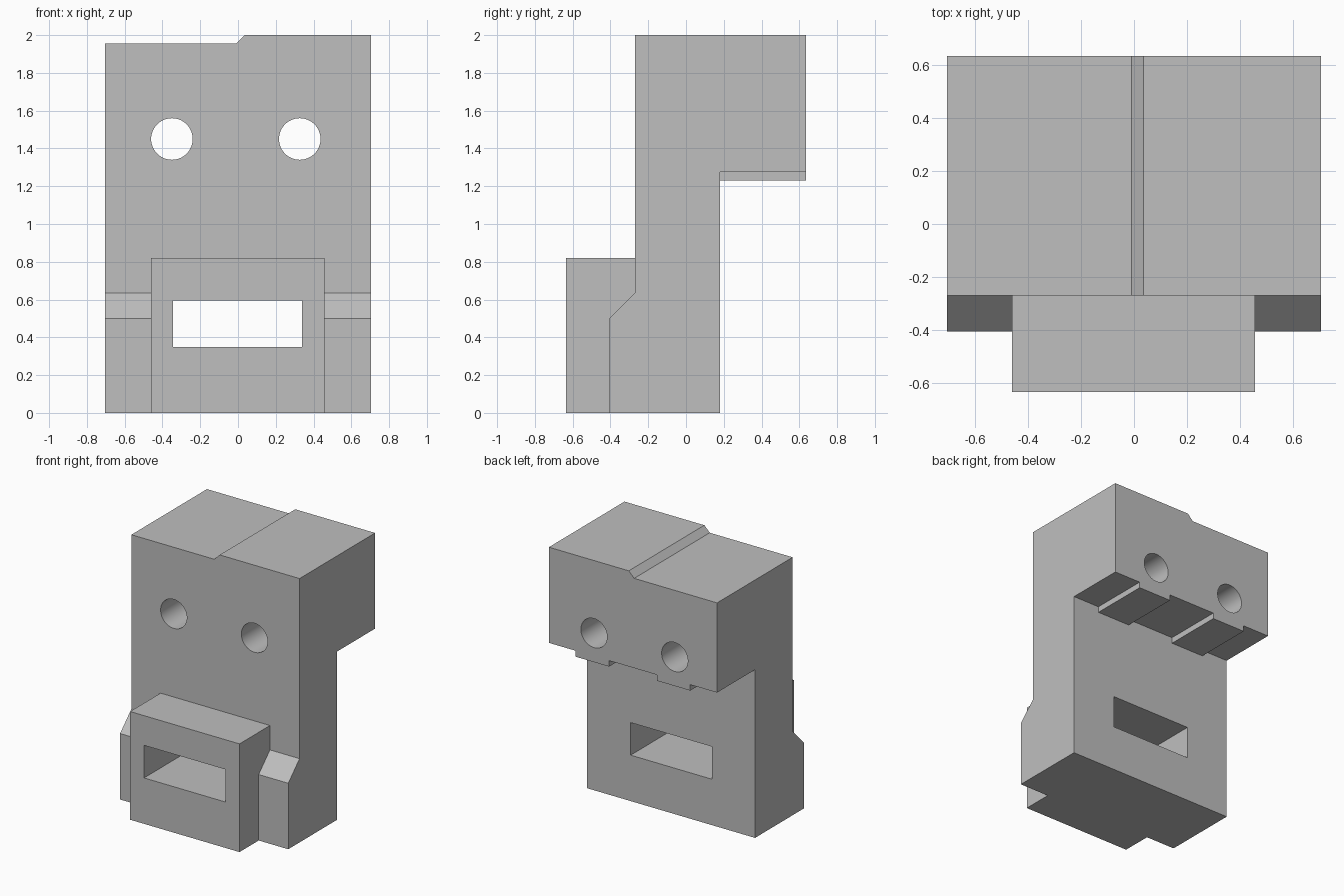
import bpy, bmesh, math
from mathutils import Vector

old = bpy.data.objects.get("Cube")
if old:
    bpy.data.objects.remove(old, do_unlink=True)

grey = bpy.data.materials.new("plain_grey")
grey.use_nodes = True
colour = (0.52, 0.52, 0.52, 1)
grey.diffuse_color = colour
grey.node_tree.nodes["Principled BSDF"].inputs["Base Color"].default_value = colour


def prism(name, profile, axis, start, end):
    """Extrude a closed profile along x (points are y, z) or y (points are x, z)."""
    bm = bmesh.new()
    place = (lambda a, b: (start, a, b)) if axis == "x" else (lambda a, b: (a, start, b))
    face = bm.faces.new([bm.verts.new(place(a, b)) for a, b in profile])
    out = bmesh.ops.extrude_face_region(bm, geom=[face])
    shift = end - start
    move = Vector((shift, 0, 0)) if axis == "x" else Vector((0, shift, 0))
    bmesh.ops.translate(bm, vec=move, verts=[v for v in out["geom"] if isinstance(v, bmesh.types.BMVert)])
    bmesh.ops.recalc_face_normals(bm, faces=bm.faces)
    mesh = bpy.data.meshes.new(name)
    bm.to_mesh(mesh)
    bm.free()
    mesh.materials.append(grey)
    obj = bpy.data.objects.new(name, mesh)
    bpy.context.collection.objects.link(obj)
    return obj


def rect(a0, a1, b0, b1):
    return [(a0, b0), (a1, b0), (a1, b1), (a0, b1)]


def circle(cx, cz, r, n=64):
    return [(cx + r * math.cos(math.tau * i / n), cz + r * math.sin(math.tau * i / n)) for i in range(n)]


def combine(target, tool, operation):
    """Apply a boolean and discard the tool."""
    mod = target.modifiers.new(tool.name, "BOOLEAN")
    mod.operation = operation
    mod.solver = "EXACT"
    mod.object = tool
    bpy.context.view_layer.objects.active = target
    bpy.ops.object.modifier_apply(modifier=mod.name)
    bpy.data.objects.remove(tool, do_unlink=True)


half = 0.705
front, back, rear = -0.27, 0.18, 0.635

# Body with overhanging rear block and chamfered cheeks
side = [(-0.405, 0), (back, 0), (back, 1.23), (rear, 1.23), (rear, 2),
        (front, 2), (front, 0.635), (-0.405, 0.5)]
body = prism("head_body", side, "x", -half, half)

# Snout block
combine(body, prism("snout", rect(-0.46, 0.457, 0, 0.82), "y", -0.635, 0), "UNION")

# Lowered right half of the top, with a sloping step
step = [(-1, 1.955), (-0.01, 1.955), (0.04, 2.005), (0.04, 2.2), (-1, 2.2)]
combine(body, prism("top_step", step, "y", -1, 1), "DIFFERENCE")

# Recesses under the overhang, leaving two low ribs
for x0, x1 in ((-1, -0.48), (-0.2, 0.2), (0.48, 1)):
    combine(body, prism("underside_recess", rect(x0, x1, 1, 1.275), "y", back, 1), "DIFFERENCE")

# Eye holes and mouth slot, all the way through
for x in (-0.35, 0.327):
    combine(body, prism("eye_hole", circle(x, 1.45, 0.11), "y", -1, 1), "DIFFERENCE")
combine(body, prism("mouth_slot", rect(-0.343, 0.338, 0.348, 0.595), "y", -1, 1), "DIFFERENCE")

# Smooth hole walls, sharp edges elsewhere
bpy.ops.object.select_all(action="DESELECT")
body.select_set(True)
bpy.context.view_layer.objects.active = body
bpy.ops.object.shade_smooth_by_angle(angle=math.radians(30))
